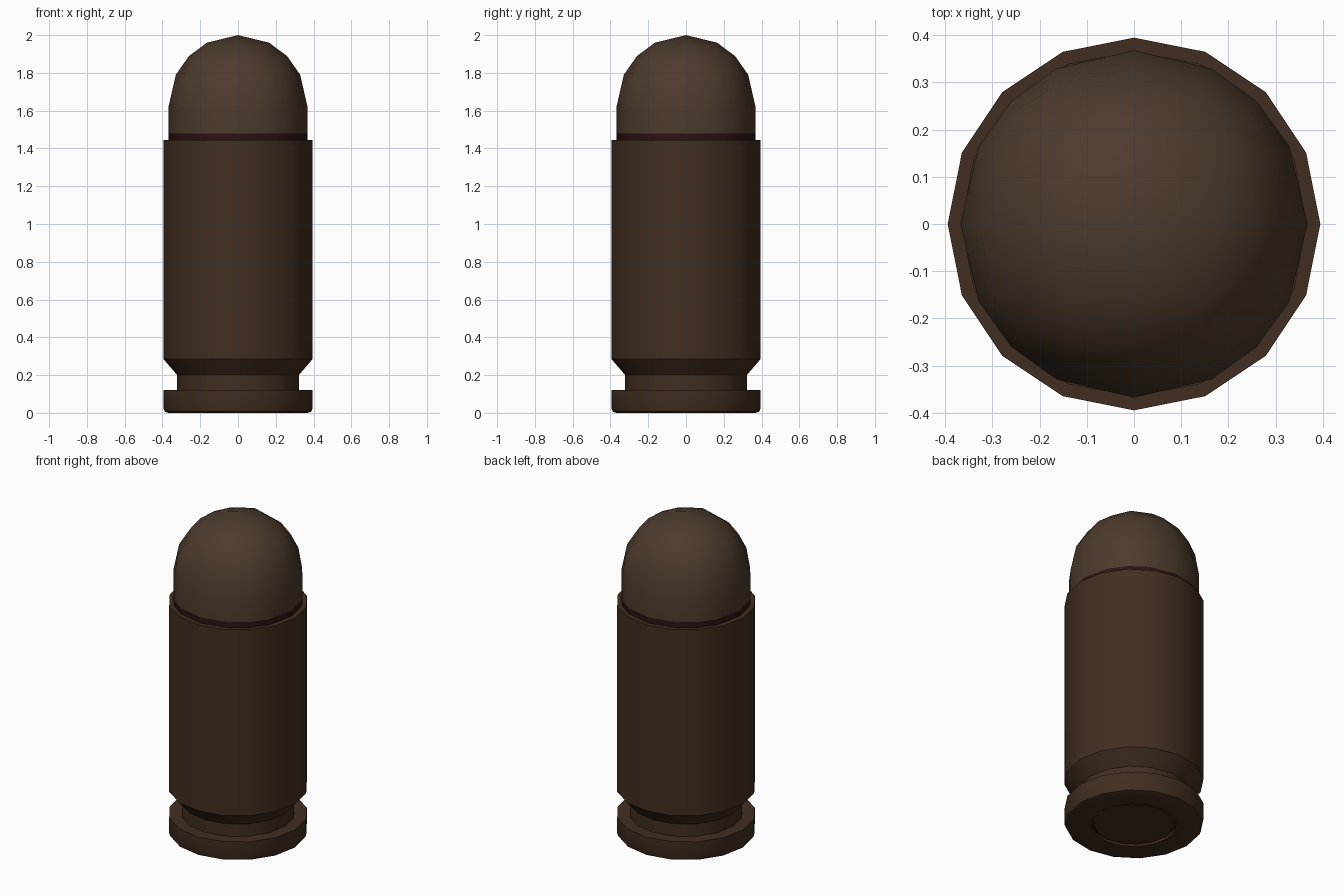
import bpy, bmesh, math

if "Cube" in bpy.data.objects:
    bpy.data.objects.remove(bpy.data.objects["Cube"])

SIDES = 16


def material(name, color):
    m = bpy.data.materials.new(name)
    m.diffuse_color = (*color, 1)
    m.use_nodes = True
    m.node_tree.nodes["Principled BSDF"].inputs["Base Color"].default_value = m.diffuse_color
    return m


def finish(name, bm, mats, angle=30):
    bmesh.ops.recalc_face_normals(bm, faces=bm.faces)
    me = bpy.data.meshes.new(name)
    bm.to_mesh(me)
    bm.free()
    ob = bpy.data.objects.new(name, me)
    bpy.context.collection.objects.link(ob)
    for m in mats:
        me.materials.append(m)
    bpy.ops.object.select_all(action='DESELECT')
    ob.select_set(True)
    bpy.context.view_layer.objects.active = ob
    bpy.ops.object.shade_smooth_by_angle(angle=math.radians(angle))
    return ob


def revolve(name, profile, mat):
    """Spin a (radius, z) profile around the z axis."""
    bm = bmesh.new()
    verts = [bm.verts.new((r, 0, z)) for r, z in profile]
    edges = [bm.edges.new(pair) for pair in zip(verts, verts[1:])]
    bmesh.ops.spin(bm, geom=verts + edges, axis=(0, 0, 1), cent=(0, 0, 0),
                   angle=2 * math.pi, steps=SIDES)
    bmesh.ops.remove_doubles(bm, verts=bm.verts, dist=1e-4)
    return finish(name, bm, [mat])


casing_mat = material("casing_brown", (0.055, 0.027, 0.014))
tip_mat = material("tip_brown", (0.075, 0.043, 0.025))
band_mat = material("band_red", (0.026, 0.006, 0.006))

# Casing: base flange, extractor groove, tapered shoulder, wall and open lip
revolve("casing", [
    (0.24, 0.015), (0.24, 0.0), (0.37, 0.0), (0.388, 0.007), (0.395, 0.025),
    (0.395, 0.122), (0.322, 0.122), (0.322, 0.2), (0.395, 0.285),
    (0.395, 1.445), (0.366, 1.445), (0.366, 1.40), (0.32, 1.40)], casing_mat)

# Primer disc set in the base
revolve("primer", [(0, 0.004), (0.225, 0.004), (0.235, 0.015), (0.24, 0.015)],
        casing_mat)

# Rounded tip: upper half of a spherified grid cube, walls extruded downwards
bm = bmesh.new()
bmesh.ops.create_cube(bm, size=2)
bmesh.ops.subdivide_edges(bm, edges=bm.edges[:], cuts=3, use_grid_fill=True)
bmesh.ops.delete(bm, geom=[v for v in bm.verts if v.co.z < -0.01],
                 context='VERTS')
for v in bm.verts:
    n = v.co.normalized()
    v.co = (n.x * 0.368, n.y * 0.368, 1.62 + n.z * 0.38)

# Tip wall, then the dark red band that sinks into the casing
for z, index in ((1.48, 0), (1.39, 1)):
    rim = [e for e in bm.edges if e.is_boundary]
    new = bmesh.ops.extrude_edge_only(bm, edges=rim)["geom"]
    for g in new:
        if isinstance(g, bmesh.types.BMVert):
            g.co.z = z
        elif isinstance(g, bmesh.types.BMFace):
            g.material_index = index
finish("rounded_tip", bm, [tip_mat, band_mat], 40)
